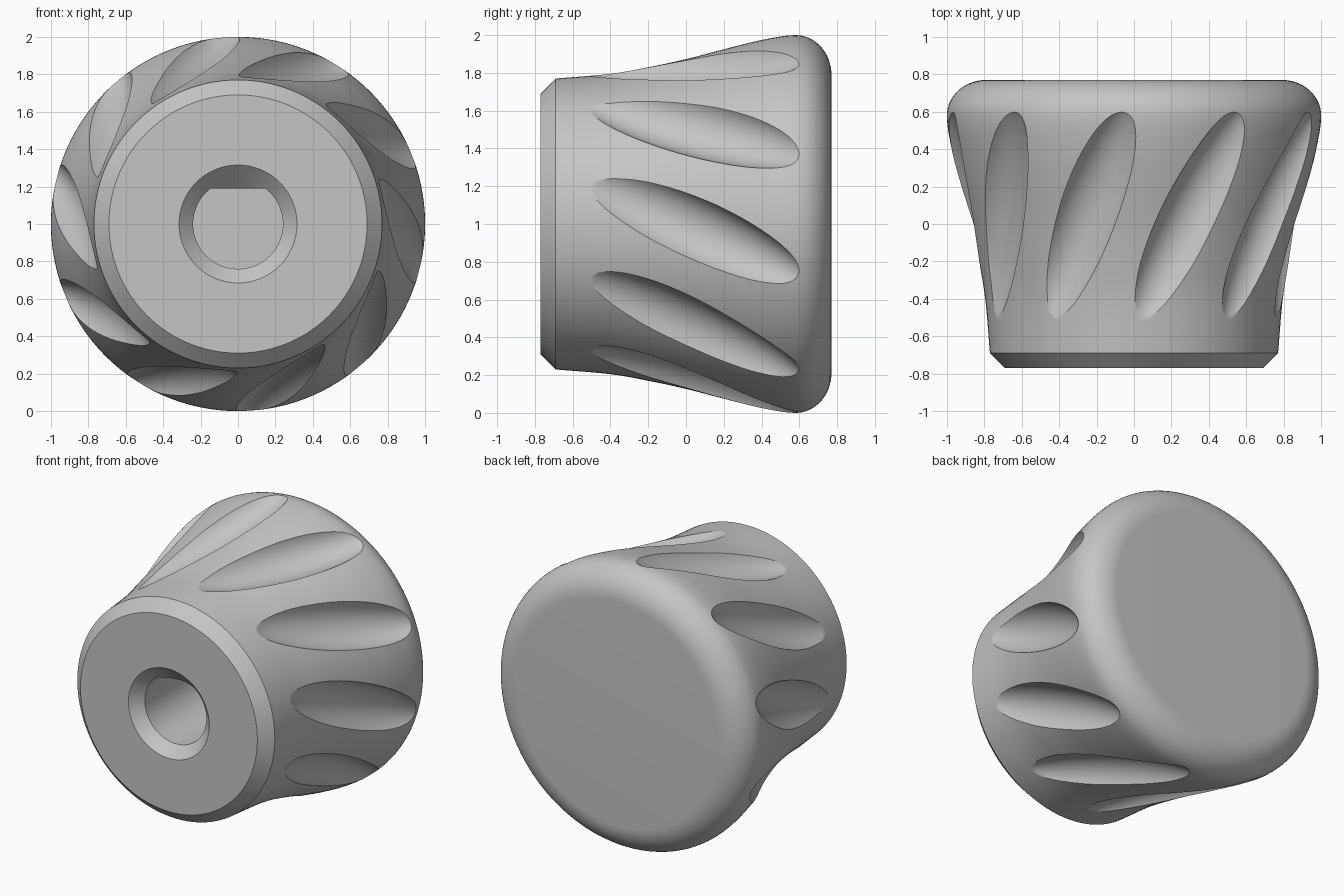
import bpy, bmesh
from math import sin, cos, pi, radians
from mathutils import Vector, Matrix

old = bpy.data.objects.get("Cube")
if old:
    bpy.data.objects.remove(old, do_unlink=True)

AXIS_Z = 1.0      # height of the knob's axis
GROOVES = 10

grey = bpy.data.materials.new("plain_grey")
grey.use_nodes = True
grey.diffuse_color = (0.56, 0.56, 0.56, 1)
grey.node_tree.nodes["Principled BSDF"].inputs["Base Color"].default_value = (0.56, 0.56, 0.56, 1)


def make_object(name, bm):
    bmesh.ops.recalc_face_normals(bm, faces=bm.faces)
    mesh = bpy.data.meshes.new(name)
    bm.to_mesh(mesh)
    bm.free()
    mesh.materials.append(grey)
    obj = bpy.data.objects.new(name, mesh)
    bpy.context.collection.objects.link(obj)
    return obj


def polar(y, radius, degrees):
    a = radians(degrees)
    return Vector((radius * cos(a), y, AXIS_Z + radius * sin(a)))


def loft(name, rings):
    """Skin closed rings of points and cap both ends."""
    bm = bmesh.new()
    loops = [[bm.verts.new(p) for p in ring] for ring in rings]
    n = len(loops[0])
    for a, b in zip(loops, loops[1:]):
        for i in range(n):
            j = (i + 1) % n
            bm.faces.new((a[i], a[j], b[j], b[i]))
    bm.faces.new(loops[0])
    bm.faces.new(loops[-1])
    return make_object(name, bm)


def lathe(name, profile, segments):
    return loft(name, [[polar(y, r, 360 * i / segments) for i in range(segments)]
                       for y, r in profile])


def smooth_path(points, steps):
    """Catmull-Rom curve through the points, ending level."""
    p = [Vector(q) for q in points]
    p = [2 * p[0] - p[1]] + p + [Vector((2 * p[-1].x - p[-2].x, p[-2].y))]
    out = []
    for a, b, c, d in zip(p, p[1:], p[2:], p[3:]):
        for k in range(steps):
            t = k / steps
            out.append(0.5 * (2 * b + (c - a) * t + (2 * a - 5 * b + 4 * c - d) * t ** 2
                              + (3 * b - a - 3 * c + d) * t ** 3))
    return out


# Knob body: chamfered front, flared flank, rounded back
flank = smooth_path([(-0.69, 0.77), (-0.4, 0.795), (-0.2, 0.83), (0, 0.873),
                     (0.2, 0.925), (0.4, 0.974), (0.58, 1.0)], 5)
rounding = [(0.58 + 0.19 * sin(t * pi / 32), 0.79 + 0.21 * cos(t * pi / 32)) for t in range(17)]
body = lathe("knob_body", [(-0.77, 0.69)] + [tuple(p) for p in flank] + rounding, 120)

# Slanted ellipsoid groove cutters
bm = bmesh.new()
centre = polar(0.02, 0.955, -1.2)
turn = Vector((0.18, 1, -0.48)).to_track_quat('Z', 'Y').to_matrix().to_4x4()
shape = Matrix.Diagonal((0.18, 0.18, 0.73, 1))
lift = Matrix.Translation((0, 0, AXIS_Z))
for k in range(GROOVES):
    spin = lift @ Matrix.Rotation(2 * pi * k / GROOVES, 4, 'Y') @ lift.inverted()
    bmesh.ops.create_uvsphere(bm, u_segments=48, v_segments=32, radius=1,
                              matrix=spin @ Matrix.Translation(centre) @ turn @ shape)
groove_cutter = make_object("groove_cutter", bm)

# Countersink cutter and D-shaped shaft hole cutter
sink_cutter = lathe("countersink_cutter", [(-0.8, 0.345), (-0.62, 0.165)], 96)


def d_ring(y):
    ring = [polar(y, 0.24, 360 * i / 96) for i in range(96)]
    for p in ring:
        p.z = min(p.z, AXIS_Z + 0.19)
    return ring


hole_cutter = loft("shaft_hole_cutter", [d_ring(-0.85), d_ring(0.1)])

# Cut everything into the body
bpy.context.view_layer.objects.active = body
body.select_set(True)
for cutter in (groove_cutter, sink_cutter, hole_cutter):
    cutter.hide_render = True
    mod = body.modifiers.new(cutter.name, 'BOOLEAN')
    mod.operation = 'DIFFERENCE'
    mod.solver = 'EXACT'
    mod.object = cutter
    bpy.ops.object.modifier_apply(modifier=mod.name)
    bpy.data.objects.remove(cutter, do_unlink=True)

bpy.ops.object.shade_smooth_by_angle(angle=radians(28))
